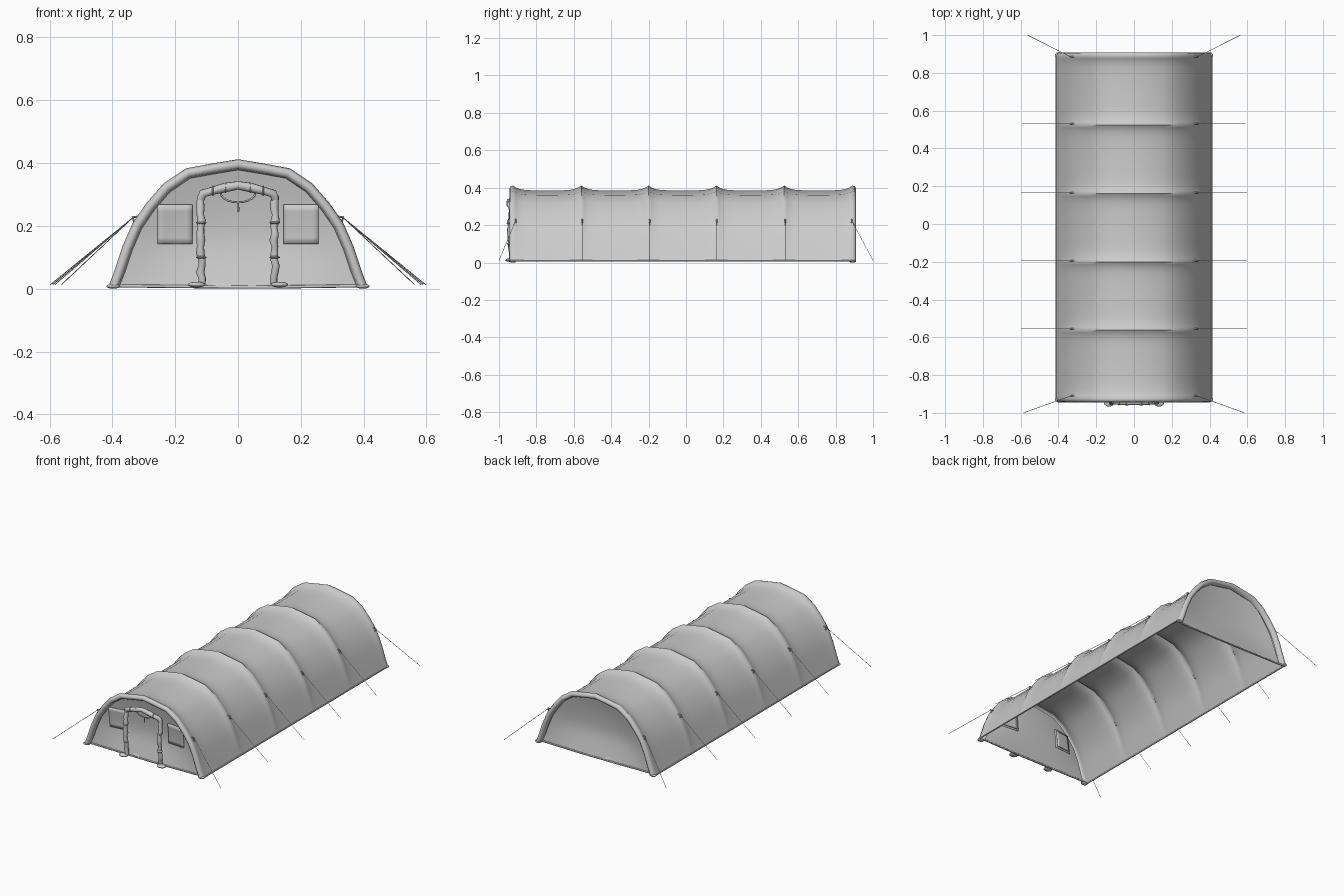
import bpy, bmesh, math, random
from mathutils import Vector

if "Cube" in bpy.data.objects:
    bpy.data.objects.remove(bpy.data.objects["Cube"])

random.seed(4)
HALF = [(0.412, 0.008), (0.396, 0.05), (0.368, 0.135), (0.335, 0.21), (0.292, 0.272),
        (0.237, 0.335), (0.165, 0.383), (0.08, 0.399), (0, 0.412)]
PROFILE = [(-x, z) for x, z in HALF] + [(x, z) for x, z in reversed(HALF[:-1])]
RIBS = [-0.925, -0.56, -0.2, 0.162, 0.525, 0.89]
FRONT, BACK = -0.915, 0.88        # where the end walls meet the arches


def make_mesh(name, verts, faces, angle=50):
    me = bpy.data.meshes.new(name)
    me.from_pydata(verts, [], faces)
    bm = bmesh.new()
    bm.from_mesh(me)
    bmesh.ops.remove_doubles(bm, verts=bm.verts, dist=1e-5)
    bmesh.ops.recalc_face_normals(bm, faces=bm.faces)
    bm.to_mesh(me)
    bm.free()
    ob = bpy.data.objects.new(name, me)
    bpy.context.collection.objects.link(ob)
    smooth(ob, angle)
    return ob


def activate(ob):
    bpy.ops.object.select_all(action='DESELECT')
    ob.select_set(True)
    bpy.context.view_layer.objects.active = ob


def smooth(ob, angle=50):
    activate(ob)
    bpy.ops.object.shade_smooth_by_angle(angle=math.radians(angle))


def grid_faces(rows, cols):
    return [(r * cols + c, r * cols + c + 1, (r + 1) * cols + c + 1, (r + 1) * cols + c)
            for r in range(rows - 1) for c in range(cols - 1)]


def tube(name, pts, radius, radii=None, res=2):
    cu = bpy.data.curves.new(name, 'CURVE')
    cu.dimensions = '3D'
    cu.bevel_depth, cu.bevel_resolution, cu.use_fill_caps = radius, res, True
    sp = cu.splines.new('POLY')
    sp.points.add(len(pts) - 1)
    for i, p in enumerate(pts):
        sp.points[i].co = (*p, 1)
        sp.points[i].radius = radii[i] if radii else 1
    ob = bpy.data.objects.new(name, cu)
    bpy.context.collection.objects.link(ob)
    activate(ob)
    bpy.ops.object.convert(target='MESH')
    smooth(bpy.context.object)
    return bpy.context.object


def blob(name, loc, scale):
    bpy.ops.mesh.primitive_uv_sphere_add(segments=12, ring_count=8, radius=1, location=loc)
    ob = bpy.context.object
    ob.name, ob.scale = name, scale
    smooth(ob)
    return ob


# Canopy skin: arch profile lofted along y, sagging between ribs, rolled into the end arches
rows = [(FRONT, 0.034), (-0.936, 0.03), (-0.944, 0.018), (-0.94, 0.006)]
for a, b in zip(RIBS, RIBS[1:]):
    for d in (0, 0.015, 0.035, 0.06, 0.1):
        rows.append((a + d, None))
    rows.append(((a + b) / 2, None))
    for d in (0.1, 0.06, 0.035, 0.015):
        rows.append((b - d, None))
rows += [(0.89, None), (0.904, 0.006), (0.909, 0.018), (0.901, 0.03), (BACK, 0.034)]
verts = []
for y, inset in rows:
    for x, z in PROFILE:
        amount = inset
        if inset is None:
            d = min(abs(y - r) for r in RIBS)
            amount = 0.027 * (1 - math.exp(-d / 0.03)) * z / 0.412
        s = 1 - amount / math.hypot(x, z)
        verts.append((x * s, y, z if z < 0.01 else z * s))
make_mesh("canopy_skin", verts, grid_faces(len(rows), len(PROFILE)), 60)


# End walls: sheets that bow inward away from the arch and the hem
def wall_y(x, z, front=True):
    r = min(1, math.hypot(x, z) / 0.378)
    depth = 0.035 * (1 - r ** 3) * min(1, max(0, z) / 0.15)
    return FRONT + depth if front else BACK - depth


def end_wall(name, front):
    vs, n = [], 9
    for i in range(n):
        t = i / (n - 1)
        for x, z in PROFILE:
            s = (1 - 0.034 / math.hypot(x, z)) * t
            px, pz = x * s, 0.008 + (z * s - 0.008) * t if z < 0.01 else max(0.008, z * s)
            if z < 0.01:
                pz = 0.008
            vs.append((px, wall_y(px, pz, front), pz))
    make_mesh(name, vs, grid_faces(n, len(PROFILE)), 80)


end_wall("front_wall", True)
end_wall("back_wall", False)

# Ground hems across both ends
for nm, y in (("front_hem", FRONT), ("back_hem", BACK)):
    tube(nm, [(-0.38, y, 0.009), (-0.1, y, 0.006), (0.1, y, 0.005), (0.38, y, 0.009)], 0.005)


# Fabric patches that follow the front wall
def patch(name, x0, x1, z0, z1, offset, thick):
    n = 7
    vs = []
    for j in range(n):
        for i in range(n):
            x, z = x0 + (x1 - x0) * i / (n - 1), z0 + (z1 - z0) * j / (n - 1)
            vs.append((x, wall_y(x, z) + offset, z))
    ob = make_mesh(name, vs, grid_faces(n, n))
    m = ob.modifiers.new("thickness", 'SOLIDIFY')
    m.thickness, m.offset = thick, 0


for side, s in (("left", -1), ("right", 1)):
    patch(side + "_window_cover", s * 0.145, s * 0.256, 0.142, 0.268, -0.002, 0.008)
    patch(side + "_window_inner", s * 0.155, s * 0.246, 0.152, 0.258, 0.004, 0.006)

    # Rolled door curtain, lumpy and tied
    pts, radii = [], []
    for i in range(15):
        t = i / 14
        pts.append((s * (0.117 + random.uniform(-0.004, 0.004)), -0.93 - 0.012 * math.sin(t * 3) +
                    random.uniform(-0.003, 0.003), 0.012 + 0.285 * t))
        radii.append(random.uniform(0.8, 1.15))
    tube(side + "_door_roll", pts, 0.013, radii, 3)
    blob(side + "_roll_foot", (s * 0.132, -0.945, 0.013), (0.028, 0.022, 0.009))
    for z in (0.1, 0.21):
        blob(side + "_roll_tie", (s * 0.117, -0.943, z), (0.017, 0.016, 0.005))

# Door header: rolled fabric along the gabled top
head = [(-0.118, -0.935, 0.285), (-0.112, -0.94, 0.303), (-0.08, -0.945, 0.312), (-0.04, -0.945, 0.322),
        (0, -0.945, 0.329), (0.04, -0.945, 0.322), (0.08, -0.945, 0.312), (0.112, -0.94, 0.303),
        (0.118, -0.935, 0.285)]
tube("door_header", head, 0.014, [0.9, 1, 0.9, 1.1, 0.95, 1.1, 0.9, 1, 0.9], 3)
for x in (-0.08, -0.04, 0.04, 0.08):
    blob("header_tie", (x, -0.945, 0.331 - 0.24 * abs(x)), (0.004, 0.016, 0.017))

# Hanging cord under the header
swag = [(0.055 * math.cos(a), -0.925, 0.305 - 0.03 * math.sin(a))
        for a in [math.pi * i / 10 for i in range(11)]]
tube("door_swag_cord", swag, 0.003)
tube("door_pull_cord", [(0, -0.925, 0.278), (0.002, -0.926, 0.245)], 0.003)

# Guy ropes with their loops on the canopy, and corner feet
ANCHORS = [(-0.91, 0.583, -0.999), (-0.555, 0.597, -0.555), (-0.195, 0.597, -0.195),
           (0.165, 0.597, 0.165), (0.53, 0.59, 0.53), (0.885, 0.562, 0.999)]
for side, s in (("left", -1), ("right", 1)):
    for y, ex, ey in ANCHORS:
        tube(side + "_guy_rope", [(s * 0.335, y, 0.226), (s * ex, ey, 0.013)], 0.0014, res=0)
        tube(side + "_guy_loop", [(s * 0.318, y, 0.229), (s * 0.335, y, 0.228), (s * 0.33, y, 0.212)], 0.004)
    for y in (-0.928, 0.893):
        blob(side + "_corner_foot", (s * 0.397, y, 0.008), (0.022, 0.017, 0.008))
    # Long ground hem
    tube(side + "_ground_hem", [(s * 0.412, -0.93, 0.009), (s * 0.412, 0.895, 0.009)], 0.004)
